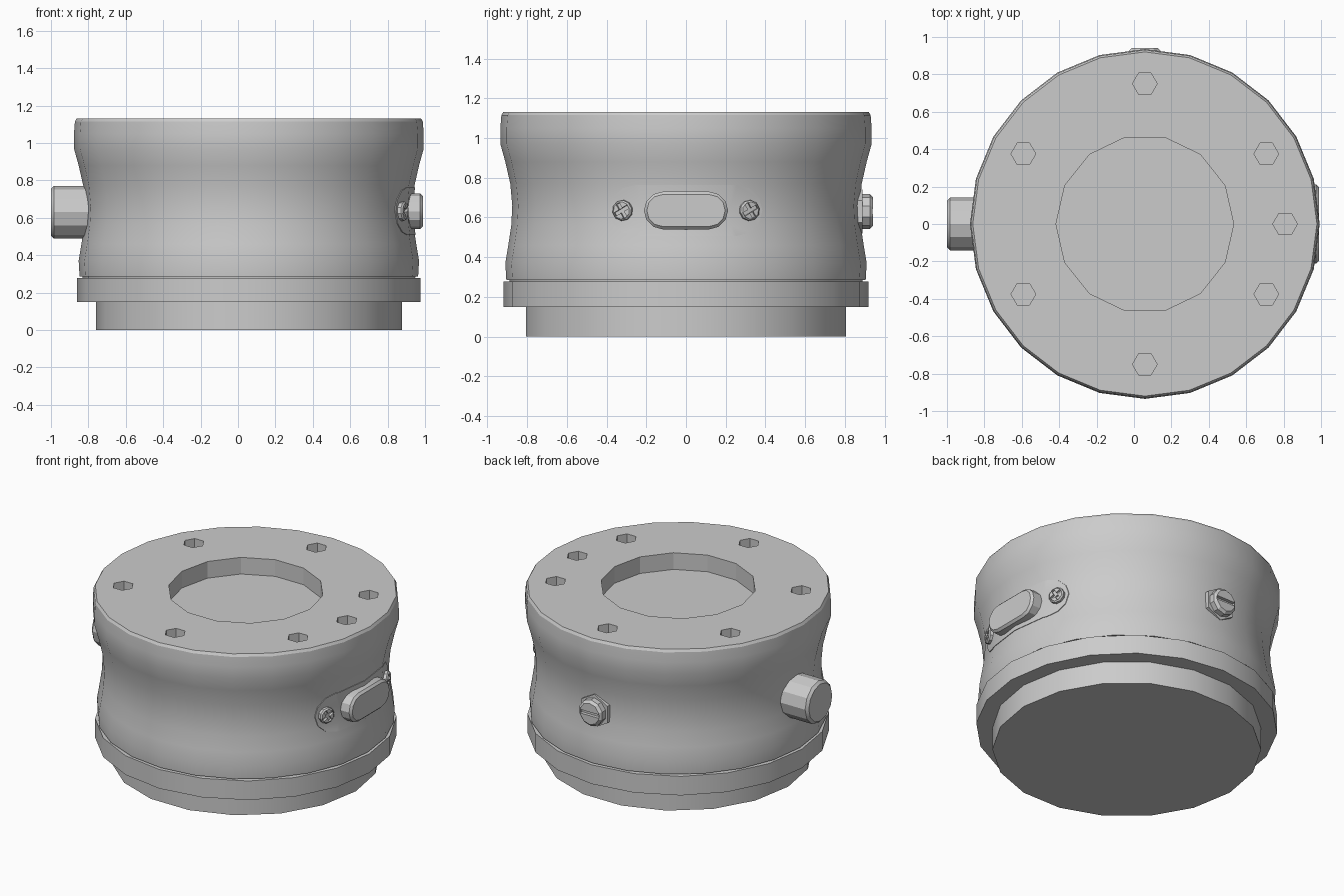
import bpy, bmesh, math
from mathutils import Matrix, Vector

CX, MID = 0.058, 0.635   # body axis x, height of side fittings

cube = bpy.data.objects.get("Cube")
if cube:
    bpy.data.objects.remove(cube, do_unlink=True)

GREY = (0.6, 0.6, 0.6, 1.0)
metal = bpy.data.materials.new("grey metal")
metal.use_nodes = True
metal.diffuse_color = GREY
metal.node_tree.nodes["Principled BSDF"].inputs["Base Color"].default_value = GREY


def finish(name, bm):
    bmesh.ops.recalc_face_normals(bm, faces=bm.faces)
    mesh = bpy.data.meshes.new(name)
    bm.to_mesh(mesh)
    bm.free()
    mesh.materials.append(metal)
    obj = bpy.data.objects.new(name, mesh)
    bpy.context.collection.objects.link(obj)
    return obj


def loft(name, rings):
    """Join successive rings of points and cap both ends."""
    bm = bmesh.new()
    loops = [[bm.verts.new(p) for p in ring] for ring in rings]
    for low, high in zip(loops, loops[1:]):
        for i in range(len(low)):
            j = (i + 1) % len(low)
            bm.faces.new((low[i], low[j], high[j], high[i]))
    bm.faces.new(loops[0])
    bm.faces.new(loops[-1])
    return finish(name, bm)


def circle(n, r):
    return [(r * math.cos(math.tau * i / n), r * math.sin(math.tau * i / n)) for i in range(n)]


def stadium(half_height, half_width, n=6):
    """Rounded slot outline, long in local y."""
    pts = []
    for side in (1, -1):
        for i in range(n + 1):
            a = math.pi * i / n
            pts.append((side * half_height * math.cos(a),
                        side * (half_width - half_height + half_height * math.sin(a))))
    return pts


def lathe(name, profile, n, x=CX):
    return loft(name, [[(x + px, py, z) for px, py in circle(n, r)] for r, z in profile])


def prism(name, outline, frame, start, end):
    return loft(name, [[frame @ Vector((x, y, h)) for x, y in outline] for h in (start, end)])


def side_frame(degrees, z=MID, twist=0):
    """Local z points outwards from the body axis."""
    return (Matrix.Translation((CX, 0, z)) @ Matrix.Rotation(math.radians(degrees), 4, 'Z')
            @ Matrix.Rotation(math.pi / 2, 4, 'Y') @ Matrix.Rotation(math.radians(twist), 4, 'Z'))


def bar(half_x, half_y):
    return [(-half_x, -half_y), (half_x, -half_y), (half_x, half_y), (-half_x, half_y)]


def apply(obj, mod):
    bpy.context.view_layer.objects.active = obj
    bpy.ops.object.modifier_apply(modifier=mod.name)


def combine(obj, cutter, operation='DIFFERENCE'):
    mod = obj.modifiers.new("cut", 'BOOLEAN')
    mod.operation, mod.object, mod.solver = operation, cutter, 'EXACT'
    apply(obj, mod)
    bpy.data.objects.remove(cutter, do_unlink=True)


def bevel(obj, width):
    mod = obj.modifiers.new("bevel", 'BEVEL')
    mod.width, mod.segments = width, 1
    mod.limit_method, mod.angle_limit = 'ANGLE', math.radians(70)
    apply(obj, mod)


# Waisted housing
waist = [(0.905, 0.285), (0.91, 0.37), (0.895, 0.46), (0.88, 0.56), (0.875, 0.66), (0.885, 0.77),
         (0.91, 0.88), (0.935, 0.97), (0.935, 1.05), (0.93, 1.115), (0.92, 1.132)]
parts = []
housing = lathe("housing", [(0.88, 0.2), (0.89, 0.285)] + waist, 24)
parts.append(housing)

# Top pocket and bolt holes
combine(housing, lathe("pocket_cutter", [(0.475, 1.02), (0.475, 1.3)], 14))
for degrees in (0, 30, 90, 150, 210, 270, 330):
    a = math.radians(degrees)
    spot = Matrix.Translation((CX + 0.75 * math.cos(a), 0.75 * math.sin(a), 0))
    combine(housing, prism("bolt_cutter", circle(6, 0.066), spot, 1.03, 1.3))

# Lower ring and base
parts.append(lathe("lower_ring", [(0.918, 0.15), (0.918, 0.278)], 20))
parts.append(lathe("base", [(0.818, 0), (0.818, 0.16)], 18))

# Thin curved plate hugging the waist
plate = prism("side_plate", stadium(0.128, 0.385), side_frame(0), 0.7, 1.1)
skin = lathe("plate_limit", [(r + 0.004, z) for r, z in waist], 24)
combine(plate, skin, 'INTERSECT')
parts.append(plate)

# Slot shaped button in the plate
button = prism("side_button", stadium(0.095, 0.212), side_frame(0), 0.8, 0.93)
bevel(button, 0.014)
parts.append(button)

# Cross head screws at both ends of the plate
for name, side in (("back_plate_screw", 1), ("front_plate_screw", -1)):
    frame = side_frame(side * 21.2, MID, 30)
    screw = prism(name, circle(10, 0.052), frame, 0.83, 0.9)
    bevel(screw, 0.008)
    for half_x, half_y in ((0.01, 0.04), (0.04, 0.01)):
        combine(screw, prism("cross_cutter", bar(half_x, half_y), frame, 0.885, 1))
    parts.append(screw)

# Slotted plug with hexagonal collar at the back
frame = side_frame(90, 0.63)
collar = prism("plug_collar", circle(6, 0.112), frame, 0.82, 0.89)
plug = prism("plug", circle(10, 0.088), frame, 0.85, 0.942)
bevel(plug, 0.016)
combine(plug, prism("slot_cutter", bar(0.012, 0.07), frame, 0.92, 1))
parts += [collar, plug]

# Round knob
knob = prism("side_knob", circle(12, 0.141), side_frame(180, 0.63), 0.82, 1 + CX)
bevel(knob, 0.016)
parts.append(knob)

# Smooth curved walls, keep edges crisp
bpy.ops.object.select_all(action='DESELECT')
for obj in parts:
    obj.select_set(True)
bpy.context.view_layer.objects.active = housing
bpy.ops.object.shade_smooth_by_angle(angle=math.radians(25))
